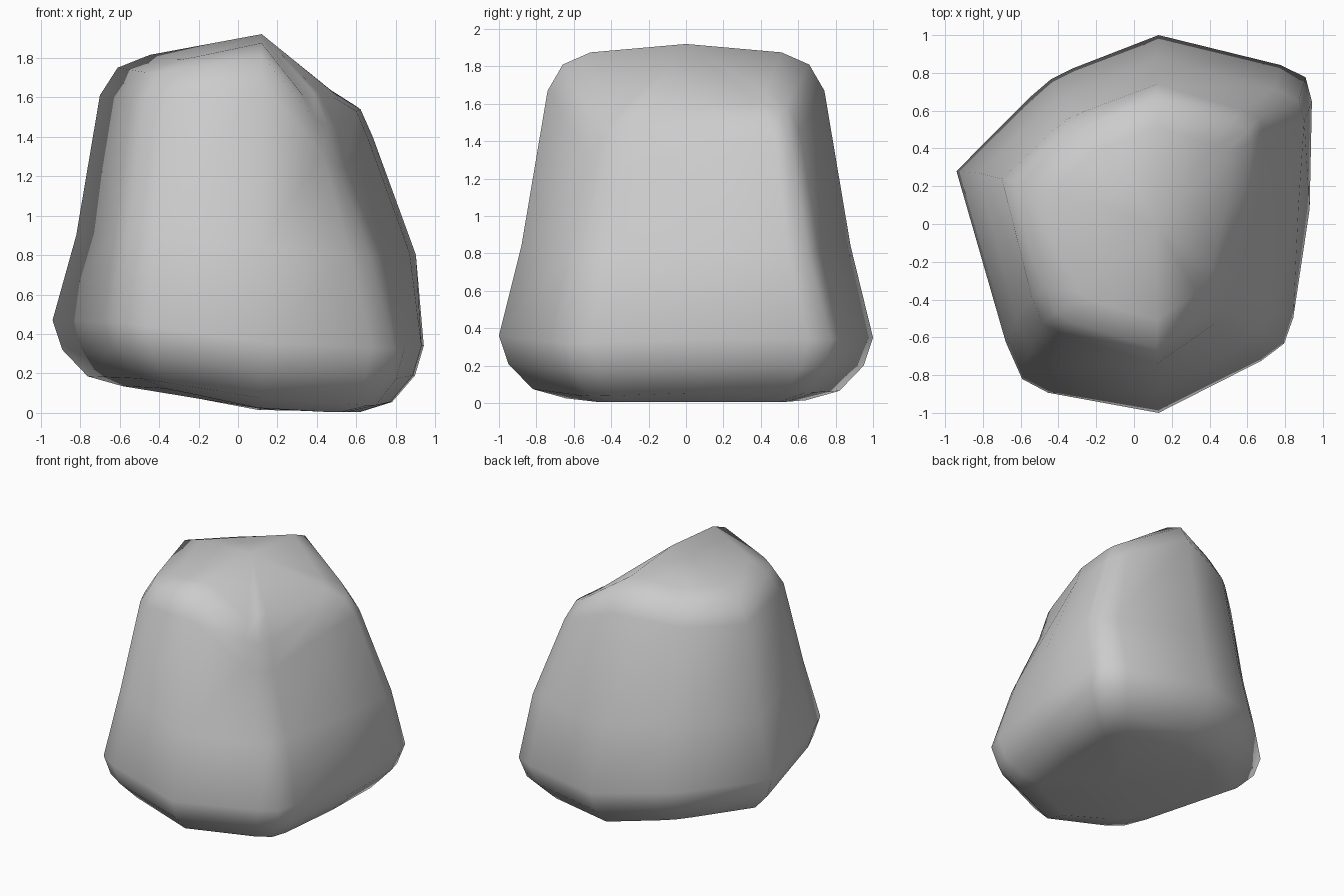
import bpy, bmesh
from mathutils import Vector

if "Cube" in bpy.data.objects:
    bpy.data.objects.remove(bpy.data.objects["Cube"])

# Key outlines of the boulder, in order:
# front-left, front, front-right, right, back-right, back, back-left, left
LOW = [(-.61, -.865, .46), (.13, -1, .36), (.82, -.65, .32), (.93, .08, .34),
       (.945, .80, .34), (.13, 1, .35), (-.445, .777, .42), (-.94, .28, .47)]
MID = [(-.57, -.71, .93), (.12, -.88, .84), (.69, -.57, .78), (.87, .08, .81),
       (.91, .67, .80), (.12, .88, .84), (-.41, .67, .90), (-.82, .27, .90)]
HIGH = [(-.50, -.55, 1.58), (.12, -.74, 1.67), (.51, -.47, 1.22), (.66, .15, 1.39),
        (.69, .57, 1.40), (.12, .74, 1.67), (-.36, .56, 1.61), (-.70, .24, 1.61)]


def rounded(keys, t=0.21):
    """Turn each corner key into three points; keep the mid-side keys."""
    pts = [Vector(k) for k in keys]
    out = []
    for i, p in enumerate(pts):
        if i % 2:
            out.append(p)
            continue
        a = p.lerp(pts[i - 1], t)
        b = p.lerp(pts[(i + 1) % 8], t)
        out += [a, p.lerp((a + b) / 2, 0.42), b]
    return out


def shrunk(ring, factor, dz, cx, lift=0):
    """Scale a ring in plan about (cx, 0), shift its height, lift low spots."""
    return [Vector((cx + (p.x - cx) * factor, p.y * factor,
                    max(0.005, p.z + dz + lift * max(0, 1.38 - p.z))))
            for p in ring]


low, mid, high = rounded(LOW), rounded(MID), rounded(HIGH)

# Rings from the underside, over the rounded rims, to the crown
rings = [shrunk(low, f, dz, 0.05) for f, dz in ((.64, -.335), (.82, -.285), (.95, -.15))]
rings += [low, mid, high]
rings += [shrunk(high, .89, .14, .12, .5), shrunk(high, .69, .205, .12, 1.3)]

bm = bmesh.new()
loops = [[bm.verts.new(p) for p in ring] for ring in rings]
n = len(low)
for lo, hi in zip(loops, loops[1:]):
    for i in range(n):
        j = (i + 1) % n
        bm.faces.new((lo[i], lo[j], hi[j], hi[i]))

# Underside and crown
for loop, centre in ((loops[0], (.12, 0, .02)), (loops[-1], (.12, 0, 1.92))):
    c = bm.verts.new(centre)
    for i in range(n):
        bm.faces.new((loop[i], loop[(i + 1) % n], c))
bmesh.ops.recalc_face_normals(bm, faces=bm.faces[:])

mesh = bpy.data.meshes.new("boulder")
bm.to_mesh(mesh)
bm.free()
boulder = bpy.data.objects.new("boulder", mesh)
bpy.context.collection.objects.link(boulder)
for poly in mesh.polygons:
    poly.use_smooth = True
